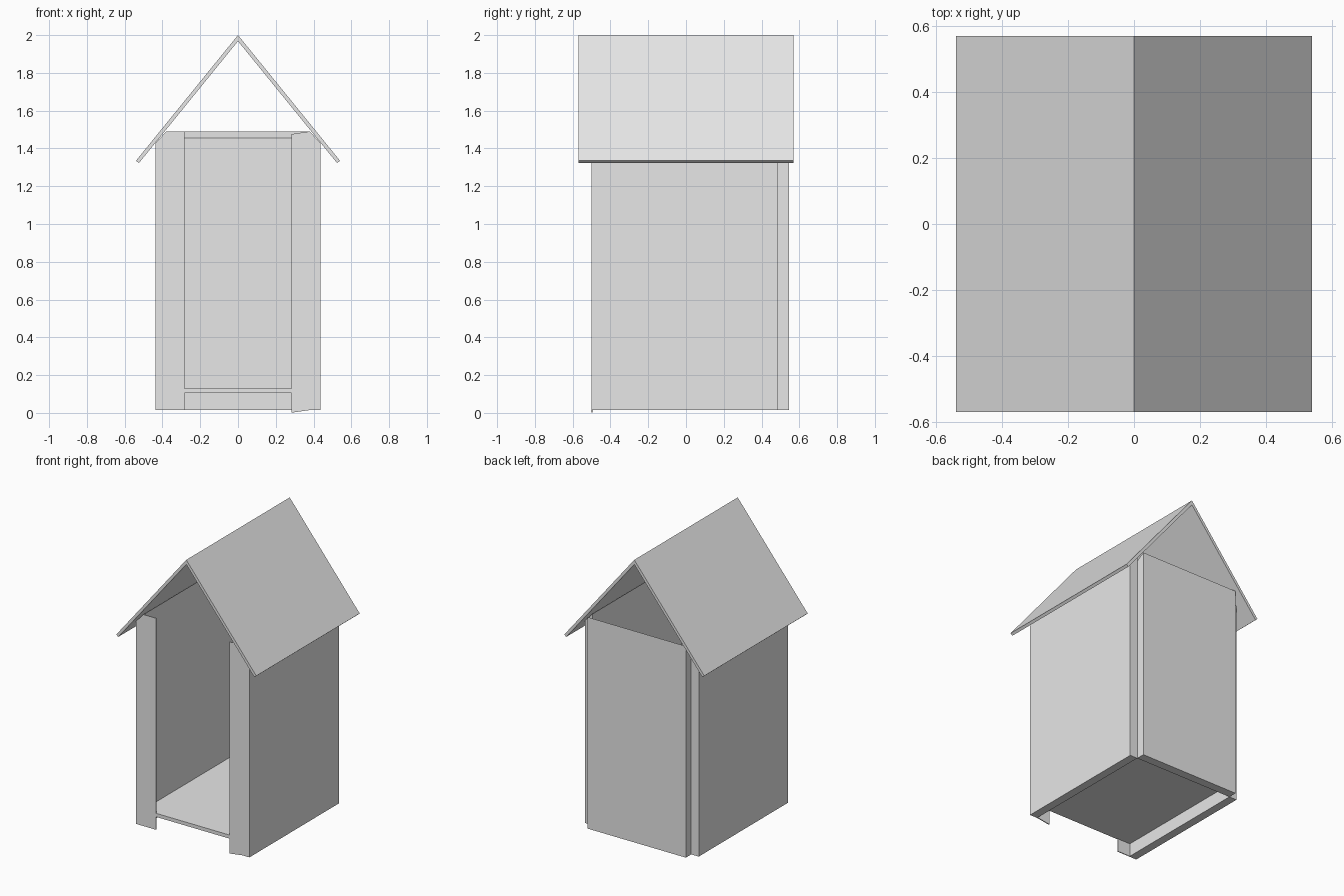
import bpy
import bmesh
from mathutils import Vector

cube = bpy.data.objects.get("Cube")
if cube:
    bpy.data.objects.remove(cube, do_unlink=True)

# Single plain grey finish
grey = bpy.data.materials.new("plain_grey")
grey.use_nodes = True
colour = (0.8, 0.8, 0.8, 1)
grey.diffuse_color = colour
grey.node_tree.nodes["Principled BSDF"].inputs["Base Color"].default_value = colour


def prism(name, profile, axis, start, end):
    """Extrude a 2D profile along x or y; the profile holds the other axis and z."""
    bm = bmesh.new()
    if axis == "y":
        points = [Vector((a, start, z)) for a, z in profile]
        offset = Vector((0, end - start, 0))
    else:
        points = [Vector((start, a, z)) for a, z in profile]
        offset = Vector((end - start, 0, 0))
    face = bm.faces.new([bm.verts.new(p) for p in points])
    result = bmesh.ops.extrude_face_region(bm, geom=[face])
    moved = [v for v in result["geom"] if isinstance(v, bmesh.types.BMVert)]
    bmesh.ops.translate(bm, verts=moved, vec=offset)
    bmesh.ops.recalc_face_normals(bm, faces=bm.faces)
    mesh = bpy.data.meshes.new(name)
    bm.to_mesh(mesh)
    bm.free()
    mesh.materials.append(grey)
    obj = bpy.data.objects.new(name, mesh)
    bpy.context.collection.objects.link(obj)
    return obj


BOTTOM, TOP = 0.015, 1.49
OUTER, INNER = 0.438, 0.38
FRONT, BACK = -0.5, 0.485

# Pitched roof, one folded sheet
prism("roof", [(0, 2), (0.54, 1.335), (0.525, 1.322), (0, 1.968),
               (-0.525, 1.322), (-0.54, 1.335)], "y", -0.57, 0.57)

# Side walls with tops cut to the roof slope, and narrow front strips
for side, label, sag in ((1, "left", 0.014), (-1, "right", 0)):
    prism(label + "_wall", [(side * OUTER, BOTTOM), (side * OUTER, 1.427),
                            (side * INNER, TOP), (side * INNER, BOTTOM)],
          "y", FRONT, BACK)
    prism(label + "_front_strip", [(side * INNER, BOTTOM), (side * INNER, TOP),
                                   (side * 0.283, TOP - sag), (side * 0.283, BOTTOM - sag)],
          "y", FRONT, FRONT + 0.006)

# Back panel with a chamfered top, sitting behind the walls
prism("back_panel", [(BACK, BOTTOM), (BACK, 1.455), (0.545, TOP), (0.545, BOTTOM)],
      "x", -INNER, INNER)

# Raised floor
prism("floor", [(FRONT, 0.105), (FRONT, 0.13), (BACK, 0.13), (BACK, 0.105)],
      "x", -INNER, INNER)
